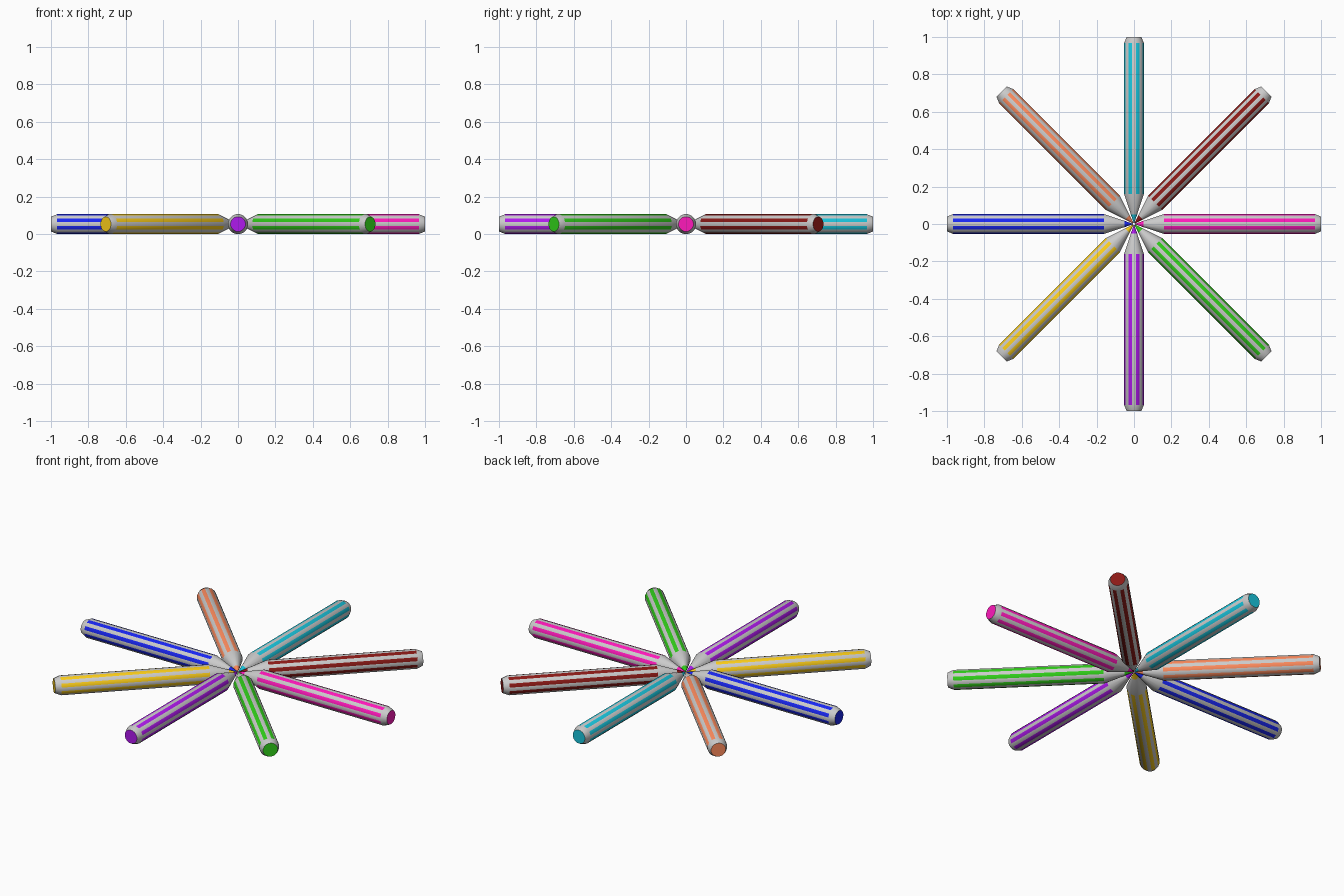
import bpy, bmesh
from math import cos, sin, pi

if "Cube" in bpy.data.objects:
    bpy.data.objects.remove(bpy.data.objects["Cube"])

SIDES = 16
R = 0.053
R_OUT = R / cos(pi / SIDES)
# (distance from centre, radius): lead, sharpened cone, body, chamfered end
PROFILE = [(0.006, 0.002), (0.05, 0.017), (0.16, R_OUT), (0.967, R_OUT), (1.0, 0.040)]

COLOURS = [
    ("pink", (1.0, 0.01, 0.5)),
    ("dark_red", (0.26, 0.01, 0.008)),
    ("cyan", (0.01, 0.56, 0.72)),
    ("orange", (1.0, 0.26, 0.11)),
    ("blue", (0.01, 0.02, 0.9)),
    ("yellow", (0.95, 0.6, 0.01)),
    ("purple", (0.43, 0.01, 0.85)),
    ("green", (0.03, 0.62, 0.01)),
]


def make_material(name, rgb):
    mat = bpy.data.materials.new(name)
    mat.diffuse_color = (*rgb, 1)
    mat.use_nodes = True
    mat.node_tree.nodes["Principled BSDF"].inputs["Base Color"].default_value = mat.diffuse_color
    return mat


wood = make_material("plain_grey", (0.8, 0.8, 0.8))


def make_pencil(name, rgb, angle):
    bm = bmesh.new()
    rings = []
    for x, r in PROFILE:
        ring = []
        for i in range(SIDES):
            a = 2 * pi * (i + 0.5) / SIDES
            ring.append(bm.verts.new((x, r * cos(a), r * sin(a))))
        rings.append(ring)
    # Sides: coloured lead, grey cone, striped body, grey chamfer
    for k in range(len(rings) - 1):
        for i in range(SIDES):
            j = (i + 1) % SIDES
            f = bm.faces.new((rings[k][i], rings[k][j], rings[k + 1][j], rings[k + 1][i]))
            f.material_index = 1 if k == 0 or (k == 2 and i % 2 == 0) else 0
    # Coloured caps at the point and the blunt end
    for ring in (rings[0], rings[-1]):
        bm.faces.new(ring).material_index = 1
    bmesh.ops.recalc_face_normals(bm, faces=bm.faces)
    me = bpy.data.meshes.new(name)
    bm.to_mesh(me)
    bm.free()
    me.materials.append(wood)
    me.materials.append(make_material(name + "_colour", rgb))
    ob = bpy.data.objects.new(name, me)
    ob.location.z = R
    ob.rotation_euler.z = angle
    bpy.context.collection.objects.link(ob)
    bpy.ops.object.select_all(action='DESELECT')
    ob.select_set(True)
    bpy.context.view_layer.objects.active = ob
    bpy.ops.object.shade_smooth_by_angle(angle=0.45)


# Star of eight pencils, points meeting in the middle
for n, (colour, rgb) in enumerate(COLOURS):
    # stripe parity puts a grey facet at the top of each pencil
    make_pencil(colour + "_pencil", rgb, n * pi / 4)
